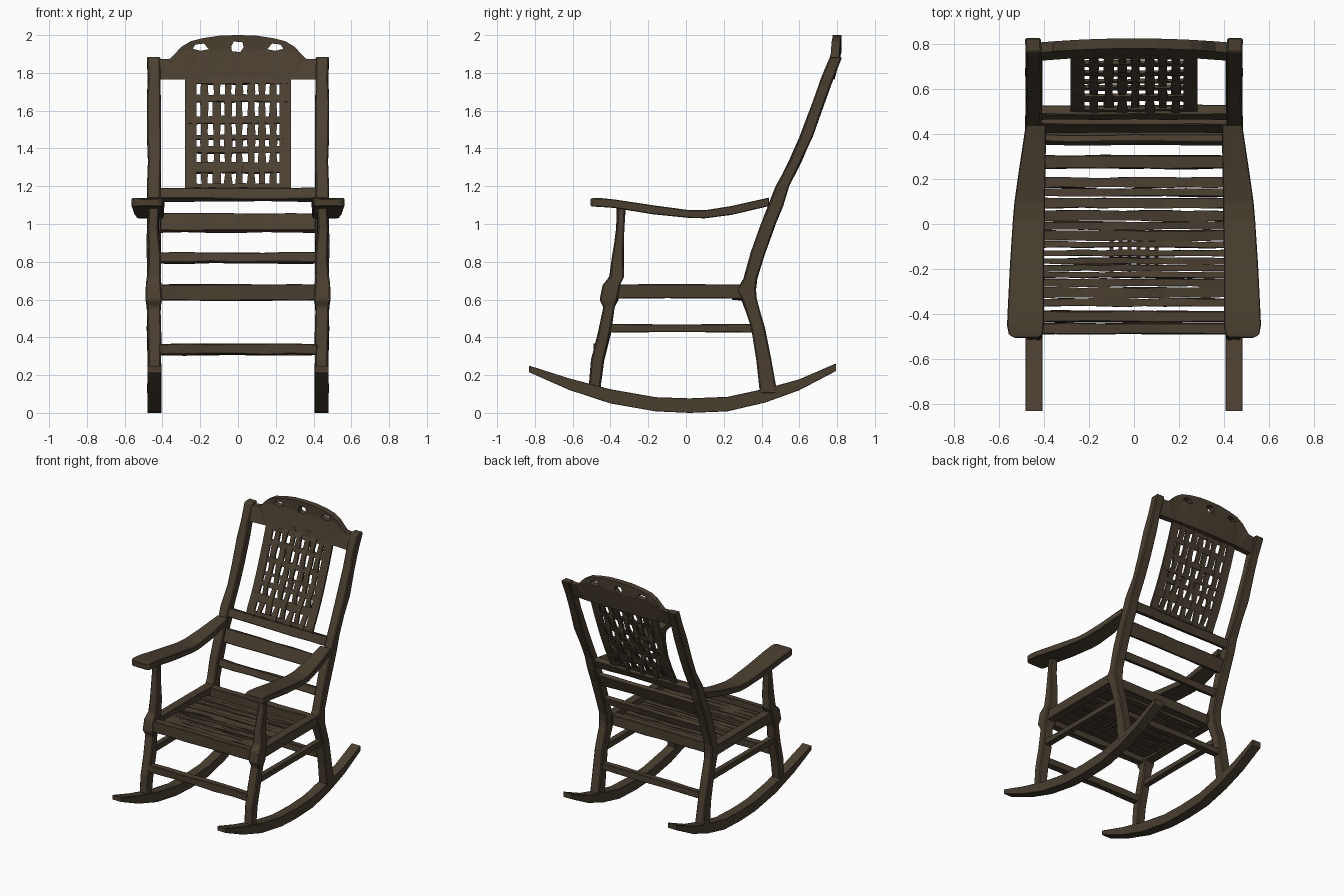
import bpy, bmesh, math, random
from mathutils import Vector

if "Cube" in bpy.data.objects:
    bpy.data.objects.remove(bpy.data.objects["Cube"])

random.seed(7)
wood = bpy.data.materials.new("dark_brown_wood")
wood.diffuse_color = (0.068, 0.049, 0.030, 1)
wood.use_nodes = True
wood.node_tree.nodes["Principled BSDF"].inputs["Base Color"].default_value = wood.diffuse_color


def finish(name, bm, mirror=False, bevel=0.0):
    bmesh.ops.recalc_face_normals(bm, faces=bm.faces)
    me = bpy.data.meshes.new(name)
    bm.to_mesh(me)
    bm.free()
    me.materials.append(wood)
    ob = bpy.data.objects.new(name, me)
    bpy.context.collection.objects.link(ob)
    if bevel:
        b = ob.modifiers.new("hewn_edge", 'BEVEL')
        b.width, b.segments, b.limit_method = bevel, 1, 'ANGLE'
    if mirror:
        m = ob.modifiers.new("mirror", 'MIRROR')
        m.use_mirror_merge = False
    return ob


def loft(name, rings, mirror=False, bevel=0.0):
    """Skin a list of four-point rings into a closed beam."""
    bm = bmesh.new()
    rows = [[bm.verts.new(p) for p in r] for r in rings]
    for a, b in zip(rows, rows[1:]):
        for i in range(4):
            j = (i + 1) % 4
            bm.faces.new((a[i], a[j], b[j], b[i]))
    bm.faces.new(rows[0])
    bm.faces.new(rows[-1])
    return finish(name, bm, mirror, bevel)


def upright(name, stations, rough=0.004):
    """Stations: front y, back y, z, inner x, outer x."""
    rings = []
    for y0, y1, z, x0, x1 in stations:
        ring = [(x0, y0, z), (x1, y0, z), (x1, y1, z), (x0, y1, z)]
        rings.append([Vector(p) + Vector((random.uniform(-rough, rough),
                                          random.uniform(-rough, rough), 0)) for p in ring])
    return loft(name, rings, True, 0.007)


def lengthwise(name, stations, bevel=0.004):
    """Stations: y, bottom z, top z, inner x, outer x."""
    return loft(name, [[(x0, y, z0), (x1, y, z0), (x1, y, z1), (x0, y, z1)]
                       for y, z0, z1, x0, x1 in stations], True, bevel)


def rail(name, y, z, dy, dz, half=0.42, tilt=0.0, rough=0.003, n=6, bevel=0.004):
    """Crosswise beam, leaning back by tilt, with an uneven hewn surface."""
    c, s = math.cos(tilt), math.sin(tilt)
    rings = []
    for k in range(n + 1):
        x = half * (2 * k / n - 1)
        ring = []
        for u, v in ((-1, -1), (1, -1), (1, 1), (-1, 1)):
            a = u * dy / 2 + random.uniform(-rough, rough)
            b = v * dz / 2 + random.uniform(-rough, rough)
            ring.append((x, y + a * c + b * s, z - a * s + b * c))
        rings.append(ring)
    return loft(name, rings, False, bevel)


# Rockers
lengthwise("rocker", [
    (-0.83, 0.215, 0.25, .405, .48), (-0.62, 0.122, 0.183, .405, .48),
    (-0.40, 0.05, 0.125, .405, .48), (-0.16, 0.008, 0.083, .405, .48),
    (0.02, 0.0, 0.077, .405, .48), (0.22, 0.008, 0.085, .405, .48),
    (0.42, 0.055, 0.128, .405, .48), (0.60, 0.12, 0.178, .405, .48),
    (0.795, 0.222, 0.262, .405, .48)], 0.002)

# Back posts: splayed legs below the seat, leaning stiles above
POST = [(.395, .485, .10), (.375, .45, .28), (.345, .42, .45), (.295, .375, .60),
        (.27, .37, .65), (.305, .375, .71), (.345, .42, .85), (.395, .475, 1.0),
        (.435, .515, 1.1), (.475, .545, 1.2), (.545, .61, 1.33), (.60, .668, 1.46),
        (.67, .735, 1.64), (.715, .78, 1.77), (.765, .825, 1.885)]
upright("back_post", [(a, b, z, .41, .48) for a, b, z in POST])


def post_y(z):
    for (a, b, z0), (c, d, z1) in zip(POST, POST[1:]):
        if z <= z1:
            t = (z - z0) / (z1 - z0)
            return (a + b) / 2 * (1 - t) + (c + d) / 2 * t
    return 0.795


# Front legs rising to the arms
upright("front_leg", [
    (-.515, -.45, .13, .41, .48), (-.50, -.435, .28, .41, .48), (-.465, -.40, .42, .405, .48),
    (-.435, -.375, .56, .41, .485), (-.455, -.36, .60, .405, .49), (-.44, -.35, .68, .405, .49),
    (-.405, -.33, .72, .41, .48), (-.39, -.33, .82, .41, .475), (-.37, -.325, .98, .42, .475),
    (-.365, -.32, 1.10, .42, .47)])

# Arms: dipped boards, broader toward the rounded front
lengthwise("armrest", [
    (-.505, 1.095, 1.135, .425, .53), (-.49, 1.092, 1.137, .405, .555),
    (-.45, 1.09, 1.137, .40, .563), (-.38, 1.085, 1.13, .40, .56), (-.18, 1.052, 1.10, .40, .55),
    (0.02, 1.032, 1.073, .395, .537), (0.10, 1.03, 1.073, .395, .53),
    (0.24, 1.048, 1.095, .392, .51), (0.44, 1.095, 1.14, .39, .48)])

# Seat frame and stretchers
rail("seat_front_rail", -.41, .637, .05, .085, .47)
rail("seat_back_rail", .275, .637, .06, .08)
lengthwise("seat_side_rail", [(-.42, .605, .68, .405, .475), (-.1, .607, .682, .405, .475),
                              (.32, .605, .68, .405, .475)])
lengthwise("side_stretcher", [(-.45, .425, .472, .42, .465), (-.05, .428, .468, .42, .465),
                              (.37, .425, .472, .42, .465)])
rail("front_stretcher", -.463, .338, .05, .055)
rail("back_stretcher", .405, .33, .045, .05)

# Seat slats: a tight row of uneven strips
y = -0.365
k = 0
while y < 0.21:
    w = random.choice((0.026, 0.034, 0.044))
    sag = 0.012 * math.cos(y * 4)
    rail(f"seat_slat_{k}", y + w / 2, .640 - sag + random.uniform(-.004, .004), w, .022,
         .412, random.uniform(-.12, .12), .0035, 9, 0)
    y += w + random.choice((0.005, 0.008, 0.012))
    k += 1
# Short strands laced under the middle of the seat
for i in range(6):
    x = -0.10 + i * 0.04
    lo, hi = -.22 + .015 * (i % 2), -.03 - .012 * (i % 3)
    loft(f"seat_strand_{i}", [[(x - .008, yy, .608), (x + .008, yy, .608),
                               (x + .008, yy, .618), (x - .008, yy, .618)]
                              for yy in (lo, hi)])

# Back rails
rail("back_rail_low", post_y(.82), .82, .035, .055, tilt=.3)
rail("back_rail_mid", post_y(1.005), 1.005, .035, .10, tilt=.4)
rail("back_rail_top", post_y(1.155), 1.155, .045, .065, .43, tilt=.4)

# Woven back panel: upright strips and crossing bands
ZS = [1.165 + i * 0.0535 for i in range(13)]


def strip(name, x, w, phase, amp):
    rings = []
    for i, z in enumerate(ZS):
        off = amp * (1 if (i // 2 + phase) % 2 else -1)
        h = w / 2 + (random.uniform(-.004, .004) if amp else 0)
        yc = post_y(z) + off
        rings.append([(x - h, yc - .008, z), (x + h, yc - .008, z),
                      (x + h, yc + .008, z), (x - h, yc + .008, z)])
    loft(name, rings)


for i, x in enumerate((-.25, .25)):
    strip(f"panel_edge_{i}", x, .062, 0, 0)
for i, x in enumerate((-.178, -.112, -.052, .006, .070, .127, .186)):
    strip(f"panel_strip_{i}", x, .038, i, .006)
for i, (z, h) in enumerate(((1.20, .025), (1.298, .06), (1.392, .036), (1.458, .024),
                            (1.55, .042), (1.665, .04), (1.755, .03))):
    rail(f"panel_band_{i}", post_y(z), z, .014, h, .262, .38, .003, 9, 0)

# Crest board: arched outline with three piercings, bowed and leaning
half = [(.42, 1.765), (.42, 1.872), (.36, 1.875), (.335, 1.90), (.30, 1.938), (.25, 1.968),
        (.18, 1.985), (.09, 1.998)]
outline = half + [(0, 2.0)] + [(-x, z) for x, z in reversed(half)]
outline += [(x, 1.765) for x in (-.28, -.14, 0, .14, .28)]
side = [(.155, 1.925), (.20, 1.917), (.24, 1.928), (.225, 1.95), (.18, 1.955)]
middle = [(-.032, 1.915), (.012, 1.91), (.03, 1.935), (.024, 1.962), (-.022, 1.966), (-.036, 1.94)]
bm = bmesh.new()
edges = []
for loop in (outline, side, [(-x, z) for x, z in side], middle):
    vs = [bm.verts.new((x, 0, z)) for x, z in loop]
    edges += [bm.edges.new((vs[i - 1], vs[i])) for i in range(len(vs))]
bmesh.ops.triangle_fill(bm, edges=edges, use_beauty=True)
ext = bmesh.ops.extrude_face_region(bm, geom=bm.faces[:])
for g in ext["geom"]:
    if isinstance(g, bmesh.types.BMVert):
        g.co.y = 0.045
for v in bm.verts:
    bow = 0.018 * (1 - (v.co.x / .42) ** 2)
    v.co.y += min(post_y(v.co.z), 0.782) - 0.022 + bow
finish("crest_board", bm)
